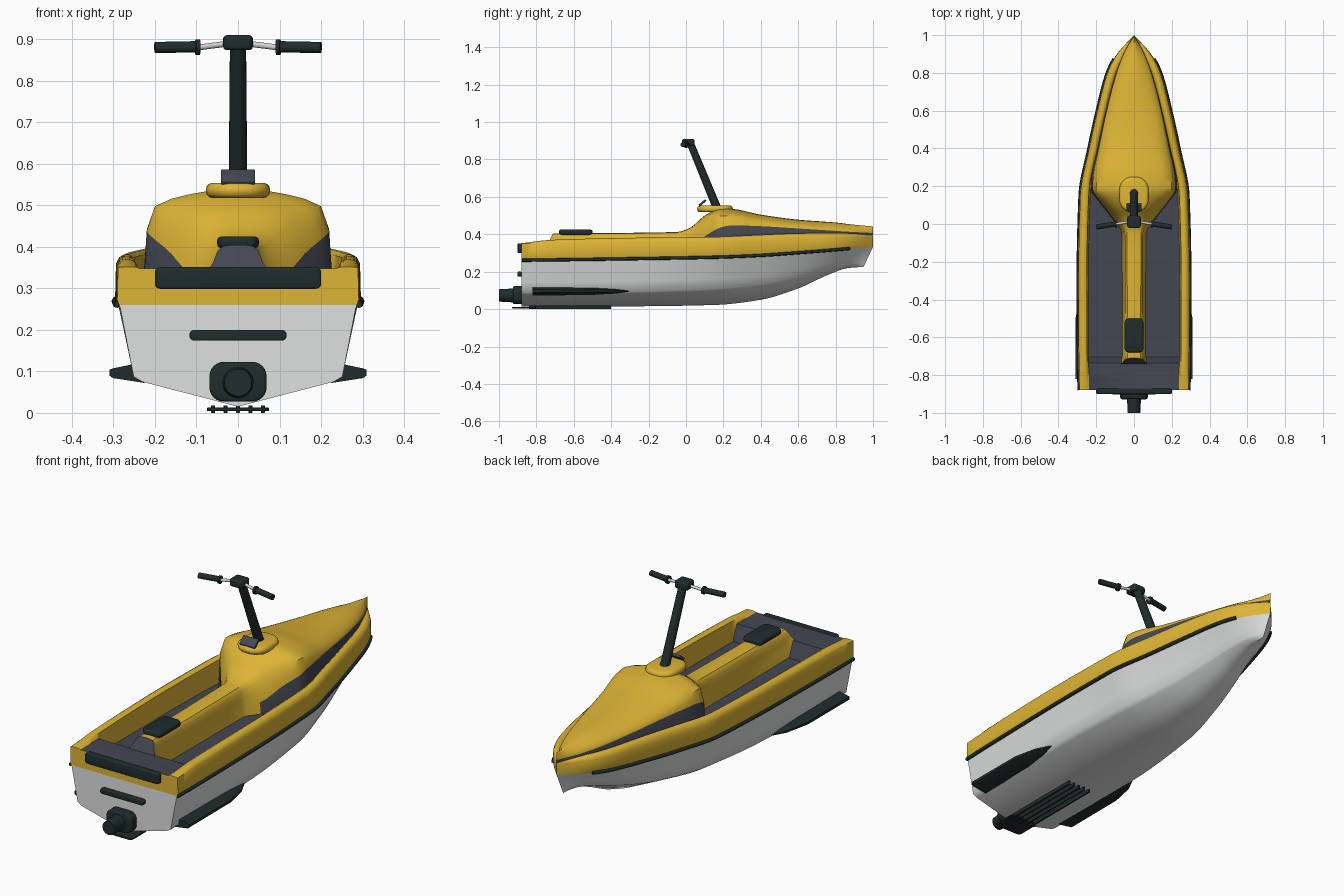
import bpy, bmesh, math
from mathutils import Vector

if "Cube" in bpy.data.objects:
    bpy.data.objects.remove(bpy.data.objects["Cube"])


def material(name, rgb):
    m = bpy.data.materials.new(name)
    m.diffuse_color = (*rgb, 1)
    m.use_nodes = True
    m.node_tree.nodes["Principled BSDF"].inputs["Base Color"].default_value = m.diffuse_color
    return m


YELLOW = material("yellow", (0.73, 0.46, 0.036))
WHITE = material("hull white", (0.74, 0.75, 0.75))
DARK = material("dark rubber", (0.014, 0.025, 0.026))
SLATE = material("slate mat", (0.058, 0.063, 0.085))
METAL = material("bare metal", (0.65, 0.65, 0.63))


def interp(rows, t):
    """Monotone cubic interpolation of table rows (t, values...)."""
    i = 0
    while i < len(rows) - 2 and t > rows[i + 1][0]:
        i += 1
    h = rows[i + 1][0] - rows[i][0]
    u = min(1, max(0, (t - rows[i][0]) / h))

    def secant(k, c):
        return (rows[k + 1][c] - rows[k][c]) / (rows[k + 1][0] - rows[k][0])

    def slope(k, c):
        if k == 0:
            return secant(0, c)
        if k == len(rows) - 1:
            return secant(k - 1, c)
        a, b = secant(k - 1, c), secant(k, c)
        return 2 * a * b / (a + b) if a * b > 0 else 0

    out = []
    for c in range(1, len(rows[0])):
        p, q = rows[i][c], rows[i + 1][c]
        out.append((2*u**3 - 3*u*u + 1) * p + (u**3 - 2*u*u + u) * h * slope(i, c)
                   + (3*u*u - 2*u**3) * q + (u**3 - u*u) * h * slope(i + 1, c))
    return out


def finish(name, bm, mats, angle=35):
    bmesh.ops.remove_doubles(bm, verts=bm.verts, dist=0.0004)
    bmesh.ops.recalc_face_normals(bm, faces=bm.faces)
    me = bpy.data.meshes.new(name)
    bm.to_mesh(me)
    bm.free()
    ob = bpy.data.objects.new(name, me)
    bpy.context.collection.objects.link(ob)
    for m in mats:
        me.materials.append(m)
    bpy.ops.object.select_all(action='DESELECT')
    ob.select_set(True)
    bpy.context.view_layer.objects.active = ob
    bpy.ops.object.shade_smooth_by_angle(angle=math.radians(angle))
    return ob


def loft(name, halves, mats, rule=None, cap_mat=0, angle=35, open_top=False):
    """Mirror half sections across x and skin them; rule(segment, y) picks the colour."""
    bm = bmesh.new()
    rings = []
    for half in halves:
        full = list(half) + [(-x, y, z) for x, y, z in reversed(half)]
        rings.append([bm.verts.new(p) for p in full])
    n = len(rings[0])
    for a, b in zip(rings, rings[1:]):
        for j in range(n - 1):
            if open_top and j == n // 2 - 1:
                continue
            f = bm.faces.new((a[j], a[j + 1], b[j + 1], b[j]))
            if rule:
                f.material_index = rule(min(j, n - 2 - j), (a[j].co.y + b[j].co.y) / 2)
    bm.faces.new(rings[0]).material_index = cap_mat
    return finish(name, bm, mats, angle)


def box(name, mat, center, size, r1, r2, axis=2, tilt=0):
    """Box with corners along one axis rounded by r1 and the end rims by r2."""
    bm = bmesh.new()
    bmesh.ops.create_cube(bm, size=1)
    for v in bm.verts:
        v.co = Vector([c * s for c, s in zip(v.co, size)])
    def along(e):
        return abs((e.verts[0].co - e.verts[1].co).normalized()[axis]) > 0.9
    bmesh.ops.bevel(bm, geom=[e for e in bm.edges if along(e)], offset=r1, segments=6,
                    profile=0.5, affect='EDGES')
    bm.normal_update()
    rims = {e for f in bm.faces if abs(f.normal[axis]) > 0.9 for e in f.edges}
    bmesh.ops.bevel(bm, geom=list(rims), offset=r2, segments=3, profile=0.5, affect='EDGES')
    ob = finish(name, bm, [mat])
    ob.location = center
    ob.rotation_euler.x = tilt
    return ob


def rod(name, mat, a, b, r, r_end=None, sides=20):
    a, b = Vector(a), Vector(b)
    bm = bmesh.new()
    bmesh.ops.create_cone(bm, cap_ends=True, segments=sides, radius1=r,
                          radius2=r if r_end is None else r_end, depth=(b - a).length)
    ob = finish(name, bm, [mat])
    ob.location = (a + b) / 2
    ob.rotation_euler = (b - a).to_track_quat('Z', 'Y').to_euler()
    return ob


# Stations: y, sheer half width, sheer z, chine half width, chine z, keel z, gunwale z, floor z
LINES = [(-0.88, .285, .26, .25, .08, .015, .352, .348),
         (-0.72, .288, .262, .25, .08, .015, .370, .346),
         (-0.3, .29, .268, .248, .085, .015, .381, .345),
         (0.15, .280, .276, .215, .10, .022, .386, .345),
         (0.4, .233, .286, .163, .125, .05, .397, .345),
         (0.6, .189, .30, .115, .165, .11, .405, .355),
         (0.8, .136, .316, .065, .215, .19, .407, .37),
         (0.9, .085, .325, .035, .235, .219, .404, .375),
         (1.0, .0, .333, .0, .245, .226, .392, .38)]
YS = sorted([-0.88 + 1.88 * i / 60 for i in range(61)] + [-.735, -.705])
TRAY = 0.075  # depth of the foot wells below the rear deck

hull, deck = [], []
for t in YS:
    w, s, cw, cz, kz, g, fl = interp(LINES, t)
    rake = 0.05 * max(0, (t - 0.6) / 0.4)
    half = [(0, kz)] + [(cw * f, kz + (cz - kz) * f) for f in (.5, .92)]
    half += [(cw + (w - cw) * f, cz + (s - cz) * f) for f in (.04, .35, .7, 1)]
    hull.append([(x, t - rake * (s - z) / max(.05, s - kz), z) for x, z in half])
    k = min(1, w / 0.1)
    rise = max(0.004, g - fl)
    well = fl - TRAY * min(1, max(0, (t + .735) / .03)) * min(1, max(0, (.4 - t) / .15))
    deck.append([(w, t, s), (w + .006 * k, t, s + .012), (w + .004 * k, t, g - .6 * rise),
                 (w - .003 * k, t, g - .2 * rise), (w - .016 * k, t, g), (w - .028 * k, t, g),
                 (w - .040 * k, t, g - .2 * rise), (w - .048 * k, t, well), (0, t, well)])
loft("hull", hull, [WHITE], angle=65, open_top=True)
loft("deck", deck, [YELLOW, SLATE], lambda j, y: 1 if j >= 7 else 0, angle=50)

# Spine and hood: y, then five half-section points (last one lies on the centre line)
HOOD = [(-0.745, .075, .34, .060, .362, .050, .388, .036, .402, .405),
        (-0.70, .062, .265, .053, .32, .046, .385, .035, .402, .405),
        (-0.05, .064, .265, .055, .32, .048, .390, .037, .408, .412),
        (0.02, .108, .265, .102, .325, .074, .408, .045, .430, .434),
        (0.10, .170, .265, .165, .388, .135, .462, .085, .492, .500),
        (0.19, .228, .30, .220, .438, .200, .498, .120, .526, .540),
        (0.25, .228, .33, .216, .448, .197, .494, .120, .522, .536),
        (0.4, .195, .36, .186, .443, .168, .470, .100, .495, .505),
        (0.6, .150, .37, .144, .431, .130, .448, .080, .468, .478),
        (0.8, .094, .385, .092, .418, .084, .432, .050, .452, .463),
        (0.9, .056, .39, .054, .412, .049, .423, .030, .439, .451),
        (1.0, .0, .395, .0, .407, .0, .417, .0, .430, .442)]
hood = []
for i, y in enumerate([-0.745, -0.70, -0.4, -0.15] + [-0.05 + 1.05 * k / 44 for k in range(45)]):
    v = interp(HOOD, y)
    x0, z0, x1, z1, x2, z2, x3, z3, z4 = v
    half = [(x0, z0), (x1, z1), ((x1 + x2) / 2 + .002 * x2, (z1 + z2) / 2), (x2, z2),
            ((x2 + x3) / 2, (z2 + z3) / 2 + .004 * x2 / .2), (x3, z3),
            (x3 / 2, z3 + (z4 - z3) * .75), (0, z4)]
    hood.append([(x, y + (0.035 * (z - .34) / .065 if i == 0 else 0), z) for x, z in half])
loft("hood_and_spine", hood, [YELLOW, SLATE],
     lambda j, y: 1 if j == 0 and y > 0.03 else 0, cap_mat=1, angle=42)

# Rub rails and rear side fins
for side, tag in ((1, "right"), (-1, "left")):
    pts = []
    for t in YS:
        if t < 0.89:
            w, s = interp(LINES, t)[:2]
            pts.append((side * (w + .006), t, s + .001))
    cu = bpy.data.curves.new(tag + "_rub_rail", 'CURVE')
    cu.dimensions = '3D'
    cu.bevel_depth, cu.bevel_resolution, cu.use_fill_caps = 0.0085, 2, True
    sp = cu.splines.new('POLY')
    sp.points.add(len(pts) - 1)
    for p, c in zip(sp.points, pts):
        p.co = (*c, 1)
    ob = bpy.data.objects.new(tag + "_rub_rail", cu)
    bpy.context.collection.objects.link(ob)
    cu.materials.append(DARK)
    bpy.ops.object.select_all(action='DESELECT')
    ob.select_set(True)
    bpy.context.view_layer.objects.active = ob
    bpy.ops.object.convert(target='MESH')

    bm = bmesh.new()
    rings = []
    for y, f, h in ((-.82, 1, 1), (-.5, 1, .85), (-.38, .72, .6), (-.29, .2, .2)):
        sec = [(.225, .072), (.302, .084), (.31, .09), (.31, .104), (.302, .107), (.25, .118), (.225, .118)]
        rings.append([bm.verts.new((side * (.225 + (x - .225) * f), y, .095 + (z - .095) * h))
                      for x, z in sec])
    for a, b in zip(rings, rings[1:]):
        for j in range(7):
            bm.faces.new((a[j], a[(j + 1) % 7], b[(j + 1) % 7], b[j]))
    bm.faces.new(rings[0])
    bm.faces.new(rings[-1])
    finish(tag + "_side_fin", bm, [DARK])

    # Handlebar half: bare bar, collar and grip
    rod(tag + "_bar", METAL, (side * .02, .012, .890), (side * .105, -.001, .879), .007)
    rod(tag + "_grip_collar", DARK, (side * .092, 0, .881), (side * .102, -.001, .881), .019)
    rod(tag + "_grip", DARK, (side * .1, 0, .882), (side * .2, -.016, .880), .0135)

# Stern fittings
box("stern_bumper", DARK, (0, -.885, .325), (.40, .03, .052), .012, .005, axis=1)
box("stern_handle", DARK, (0, -.89, .187), (.234, .024, .026), .012, .004, axis=1)
box("jet_housing", DARK, (0, -.90, .075), (.138, .05, .096), .035, .008, axis=1)
rod("jet_nozzle", DARK, (0, -.91, .073), (0, -1.0, .073), .038, .033, 28)

# Ride plate with intake slats under the keel
box("ride_plate", DARK, (0, -.865, .0085), (.15, .13, .008), .02, .002)
for i in range(5):
    box("intake_slat_%d" % (i + 1), DARK, ((i - 2) * .03, -.62, .009), (.009, .44, .018), .002, .001)

# Seat pad, steering collar and pole
box("seat_pad", DARK, (0, -.59, .411), (.100, .18, .028), .025, .010)
box("steering_collar", YELLOW, (0, .155, .536), (.155, .19, .036), .070, .016)
box("pole_bracket", SLATE, (0, .088, .568), (.082, .046, .012), .004, .002, tilt=.7)
rod("steering_pole", DARK, (0, .168, .535), (0, .022, .89), .0225, .0195, 20)
box("pole_head", DARK, (0, .012, .892), (.072, .066, .036), .014, .009)
